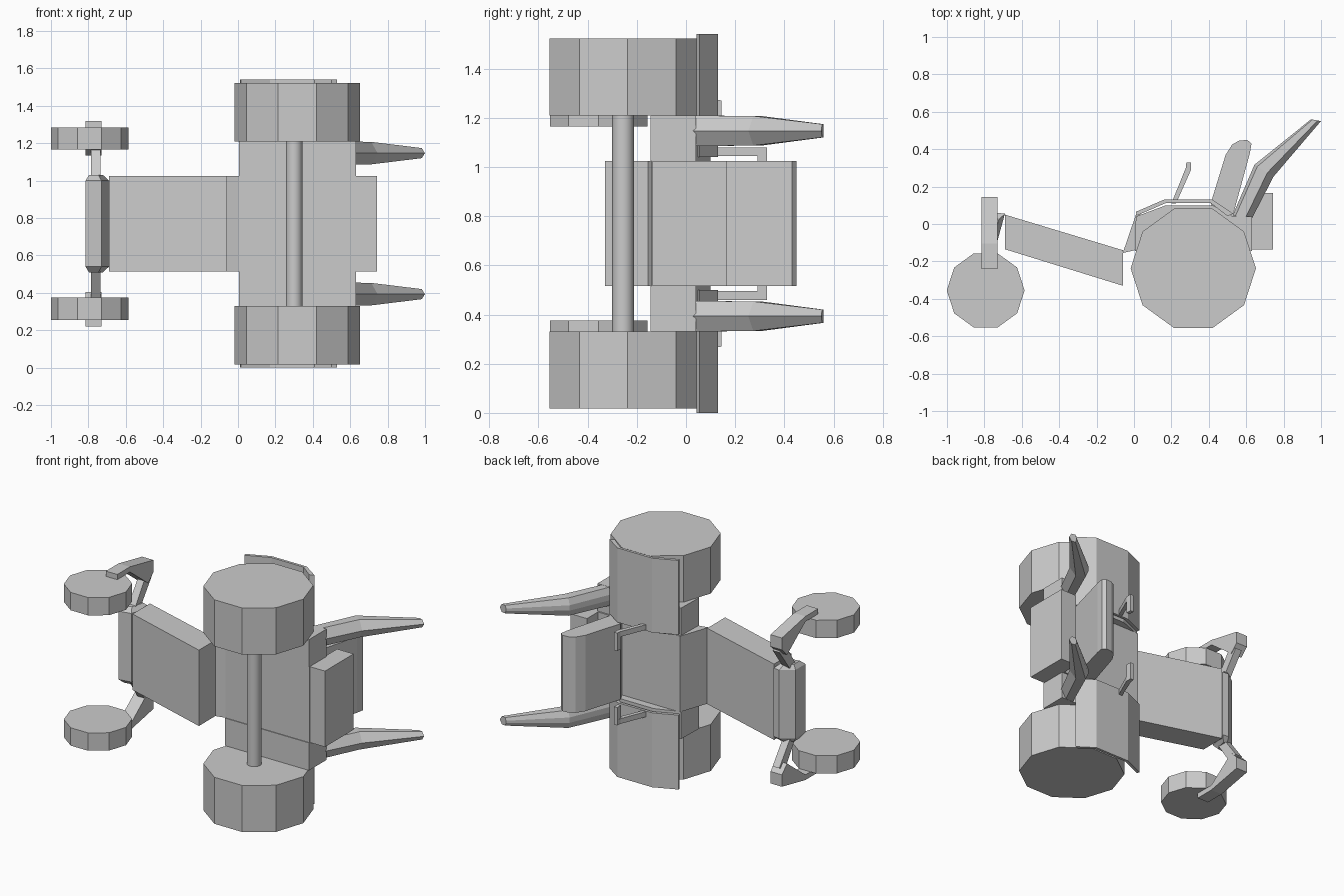
import bpy, bmesh, math
from mathutils import Vector

W = 1.54  # full width along z; the vehicle lies on its side, mirrored about W/2


def make(name, rings):
    """Skin a list of equal-length point rings and cap both ends."""
    bm = bmesh.new()
    vs = [[bm.verts.new(p) for p in r] for r in rings]
    n = len(vs[0])
    for a, b in zip(vs, vs[1:]):
        for i in range(n):
            j = (i + 1) % n
            bm.faces.new((a[i], a[j], b[j], b[i]))
    bm.faces.new(vs[0][::-1])
    bm.faces.new(vs[-1])
    bmesh.ops.recalc_face_normals(bm, faces=bm.faces)
    me = bpy.data.meshes.new(name)
    bm.to_mesh(me)
    bm.free()
    ob = bpy.data.objects.new(name, me)
    bpy.context.collection.objects.link(ob)
    return ob


def pair(name, rings):
    make(name + "_upper", rings)
    make(name + "_lower", [[(x, y, W - z) for x, y, z in r] for r in rings])


def prism(pts, z0, z1):
    return [[(x, y, z) for x, y in pts] for z in (z0, z1)]


def ngon(cx, cy, r, n):
    return [(cx + r * math.cos(math.tau * i / n), cy + r * math.sin(math.tau * i / n))
            for i in range(n)]


def xprism(pts, x0, x1):
    return [[(x, y, z) for y, z in pts] for x in (x0, x1)]


# Wheels and rear axle
pair("rear_wheel", prism(ngon(0.317, -0.237, 0.335, 10), 1.21, 1.523))
pair("front_wheel", prism(ngon(-0.793, -0.355, 0.208, 10), 1.165, 1.285))
axle = make("rear_axle", prism(ngon(0.30, -0.256, 0.044, 16), 0.3, 1.24))
for p in axle.data.polygons:
    p.use_smooth = len(p.vertices) == 4

# Hood, cab body, rear box
Z0, Z1 = 0.515, 1.025
make("hood", prism([(-0.69, 0.05), (-0.06, -0.14), (-0.06, -0.33), (-0.69, -0.135)], Z0, Z1))
make("cab_body", prism([(-0.06, -0.155), (0.01, 0.05), (0.63, 0.05), (0.63, -0.14),
                        (0.005, -0.14)], Z0, Z1))
make("rear_box", prism([(0.62, -0.137), (0.743, -0.137), (0.743, 0.167), (0.62, 0.167)], Z0, Z1))

# Seat back with rounded top
make("seat_back", prism([(0.41, 0.11), (0.49, 0.37), (0.525, 0.425), (0.56, 0.445), (0.605, 0.45),
                         (0.628, 0.43), (0.62, 0.38), (0.53, 0.05), (0.45, 0.03)], Z0, Z1))

# Inner side housings and fenders over the rear wheels
pair("side_housing", prism([(0.005, -0.145), (0.01, 0.04), (0.17, 0.1), (0.42, 0.1),
                            (0.53, 0.04), (0.63, 0.04), (0.63, -0.145)], 1.025, 1.21))
pair("fender", prism([(0.015, 0.045), (0.17, 0.112), (0.41, 0.112), (0.5, 0.042),
                      (0.53, 0.055), (0.42, 0.13), (0.16, 0.13), (0.01, 0.065)], 1.04, W))

# Control levers with inward handles
pair("lever", prism([(0.2, 0.11), (0.225, 0.11), (0.305, 0.29), (0.305, 0.33),
                     (0.28, 0.33), (0.277, 0.3)], 1.045, 1.08))
pair("lever_handle", prism([(0.28, 0.29), (0.305, 0.29), (0.305, 0.33), (0.28, 0.33)], 0.96, 1.05))

# Rear prongs: tapered bent six-sided bars
rings = []
for x, y, nx, ny, w, h in [(0.575, 0.03, 0.94, -0.35, 0.05, 0.062),
                           (0.695, 0.285, 0.85, -0.53, 0.06, 0.06),
                           (0.973, 0.555, 0.98, -0.18, 0.027, 0.027)]:
    sec = [(1, 0), (0.35, 1), (-0.7, 1), (-1, 0.3), (-1, -0.3), (-0.7, -1), (0.35, -1)]
    rings.append([Vector((x + nx * w * a, y + ny * w * a, 1.147 + h * b)) for a, b in sec])
pair("rear_prong", rings)

# Front axle beam with its chamfered ends
beam = [(-0.815, -0.105), (-0.73, -0.09), (-0.69, 0.055), (-0.735, 0.06), (-0.815, 0.0)]
c = Vector((-0.77, -0.02))
inner = [tuple(c + (Vector(p) - c) * 0.6) for p in beam]
make("front_beam", [[(x, y, z) for x, y in q] for q, z in
                    ((inner, 0.51), (beam, 0.54), (beam, 1.0), (inner, 1.03))])

# Bent steering arms and knuckles to the front wheels
pair("steering_arm", xprism([(-0.05, 1.01), (0.02, 1.01), (0.13, 1.16), (0.07, 1.19)],
                            -0.785, -0.735))
pair("steering_knuckle", xprism([(-0.24, 1.32), (-0.105, 1.32), (0.145, 1.27), (0.145, 1.19),
                                 (0.09, 1.135), (-0.105, 1.285), (-0.24, 1.285)], -0.815, -0.73))
